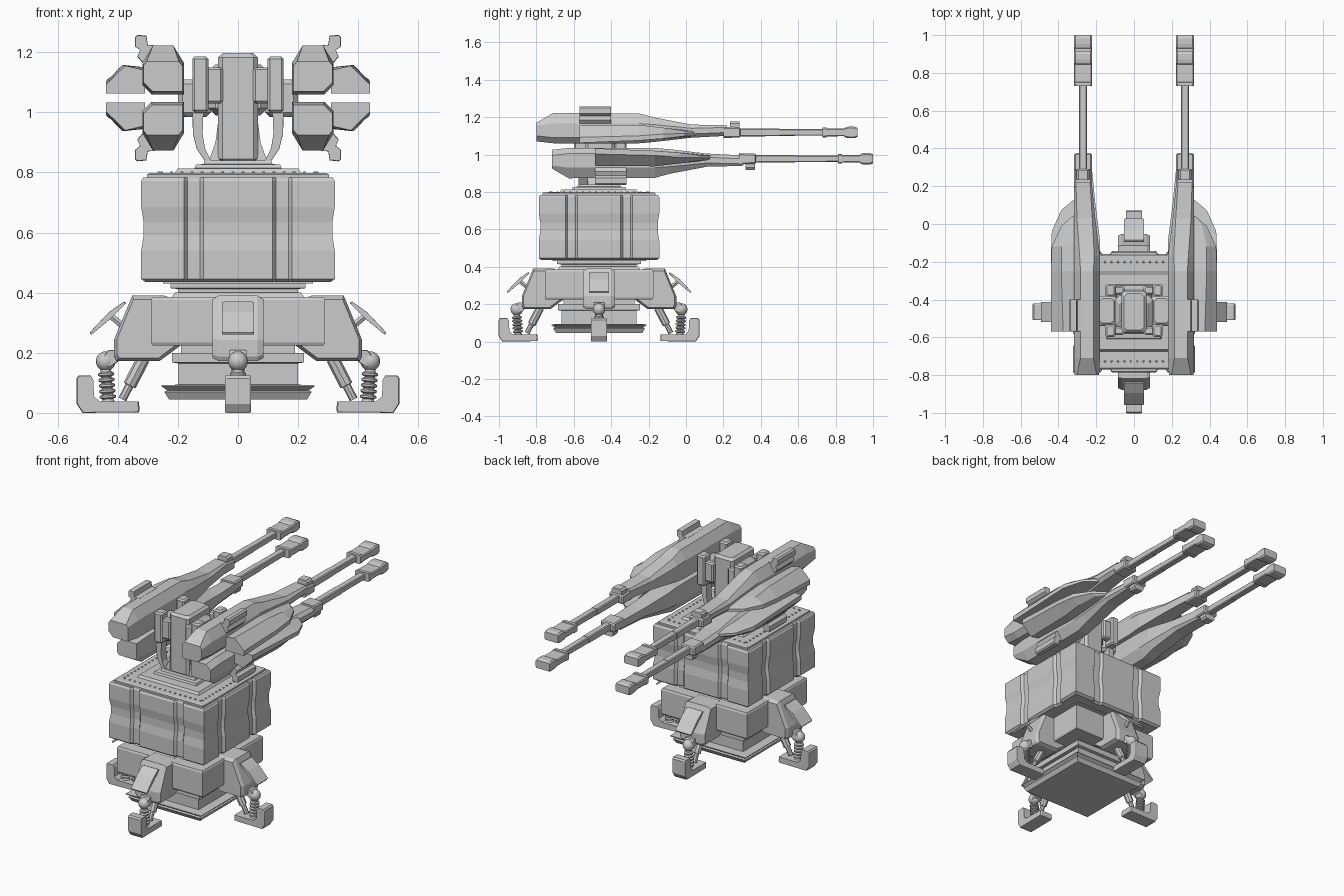
import bpy, bmesh, math
from mathutils import Matrix, Vector

if "Cube" in bpy.data.objects:
    bpy.data.objects.remove(bpy.data.objects["Cube"])

CY = -0.465                                   # turret axis
BASE = Matrix.Translation((0, CY, 0))


def finish(name, bm, xf, smooth=False):
    bmesh.ops.transform(bm, matrix=xf, verts=bm.verts)
    bmesh.ops.recalc_face_normals(bm, faces=bm.faces)
    for f in bm.faces:
        f.smooth = smooth
    me = bpy.data.meshes.new(name)
    bm.to_mesh(me)
    bm.free()
    ob = bpy.data.objects.new(name, me)
    bpy.context.collection.objects.link(ob)
    return ob


def loft(name, rings, xf=BASE):
    """Skin a stack of equal-length rings and cap both ends."""
    bm = bmesh.new()
    vs = [[bm.verts.new(p) for p in r] for r in rings]
    n = len(rings[0])
    for a, b in zip(vs, vs[1:]):
        for i in range(n):
            j = (i + 1) % n
            bm.faces.new((a[i], a[j], b[j], b[i]))
    bm.faces.new(vs[0])
    bm.faces.new(vs[-1])
    return finish(name, bm, xf)


def rect(hx, hy, z, c=0.0):
    """Horizontal rectangle ring with optional cut corners."""
    if not c:
        return [(-hx, -hy, z), (hx, -hy, z), (hx, hy, z), (-hx, hy, z)]
    return [(-hx + c, -hy, z), (hx - c, -hy, z), (hx, -hy + c, z), (hx, hy - c, z),
            (hx - c, hy, z), (-hx + c, hy, z), (-hx, hy - c, z), (-hx, -hy + c, z)]


def stack(name, levels, xf=BASE, c=0.0):
    return loft(name, [rect(h, h, z, c) for h, z in levels], xf)


def box(name, x, y, z, xf=BASE, c=0.006):
    """Box from ranges, with chamfered edges."""
    cx, cy = sum(x) / 2, sum(y) / 2
    hx, hy = (x[1] - x[0]) / 2, (y[1] - y[0]) / 2
    lv = [(c, z[0]), (0, z[0] + c), (0, z[1] - c), (c, z[1])]
    rings = [[(cx + p[0], cy + p[1], p[2]) for p in rect(hx - i, hy - i, h, c)] for i, h in lv]
    return loft(name, rings, xf)


def slab(name, profile, hw, xf, ch=0.01, k=0.92, y=0.0):
    """Profile in x-z extruded along y, with softened sides."""
    mx = sum(p[0] for p in profile) / len(profile)
    mz = sum(p[1] for p in profile) / len(profile)
    rings = [[(mx + (a - mx) * s, y + w, mz + (b - mz) * s) for a, b in profile]
             for w, s in ((-hw, k), (-hw + ch, 1), (hw - ch, 1), (hw, k))]
    return loft(name, rings, xf)


def tube(name, p, q, steps, xf, n=12):
    """Turned rod from p to q; steps are (fraction, radius)."""
    p, q = Vector(p), Vector(q)
    rot = (q - p).to_track_quat('Z', 'Y')
    rings = [[p.lerp(q, t) + rot @ Vector((r * math.cos(a), r * math.sin(a), 0))
              for a in [2 * math.pi * i / n for i in range(n)]] for t, r in steps]
    return loft(name, rings, xf)


# Base plate, column and leg ring
stack("base_plate", [(.23, .045), (.245, .07), (.235, .075), (.255, .088), (.255, .092), (.2, .094)])
stack("base_column", [(.2, .09), (.2, .165), (.22, .168), (.22, .2), (.19, .2), (.19, .24)])
stack("leg_ring", [(.22, .225), (.285, .225), (.29, .235), (.29, .375), (.285, .385), (.22, .386), (.21, .4)])
stack("turntable", [(.2, .39), (.2, .412), (.225, .415), (.225, .43), (.25, .43), (.25, .45)])


# Main body with grooved panels on four sides
def panelled(a, z, d=0.016):
    side = [(-a, -a), (-.18, -a), (-.168, d - a), (-.127, d - a), (-.115, -a),
            (.115, -a), (.127, d - a), (.168, d - a), (.18, -a)]
    pts = []
    for _ in range(4):
        pts += side
        side = [(-y, x) for x, y in side]
    return [(x, y, z) for x, y in pts]


loft("main_body", [panelled(a, z) for a, z in
                   ((.308, .435), (.322, .446), (.322, .54), (.314, .59), (.314, .635),
                    (.322, .685), (.322, .772), (.315, .783))])
stack("body_lid", [(.302, .78), (.302, .793), (.295, .798), (.21, .799), (.2, .813),
                   (.145, .814), (.14, .826), (.115, .828), (.11, .84)])
for i in range(4):
    turn = BASE @ Matrix.Rotation(i * math.pi / 2, 4, 'Z')
    for j in range(16):
        x = -.255 + .034 * j
        box("lid_rivet", (x - .005, x + .005), (-.268, -.258), (.796, .803), turn, .002)

# Four legs
leg_prof = [(.19, .225), (.26, .173), (.405, .173), (.413, .187), (.413, .243), (.352, .39), (.245, .39), (.19, .37)]
foot_prof = [(.517, 0), (.33, .002), (.327, .012), (.33, .037), (.46, .037), (.48, .055),
             (.482, .11), (.49, .125), (.53, .125), (.537, .115), (.537, .03)]
fin_prof = [(.372, .366), (.38, .37), (.43, .335), (.493, .268), (.488, .26), (.425, .312)]
ribs = [(0, .017)]
for i in range(5):
    ribs += [(.08 + i * .17, .018), (.12 + i * .17, .027), (.18 + i * .17, .027), (.22 + i * .17, .018)]
ribs += [(1, .022)]
for i in range(4):
    xf = BASE @ Matrix.Rotation(i * math.pi / 2, 4, 'Z')
    slab("leg_housing", leg_prof, .085, xf, .02, .9)
    slab("leg_foot", foot_prof, .043, xf, .006, .97)
    slab("leg_shield", fin_prof, .053, xf, .006, .97)
    tube("shield_support", (.36, 0, .27), (.42, 0, .32), [(0, .012), (1, .012)], xf, 6)
    slab("ankle_bracket", [(.395, .21), (.4, .17), (.43, .15), (.455, .18), (.43, .21)], .028, xf)
    tube("ankle_shock", (.44, 0, .145), (.432, 0, .035), ribs, xf)
    bm = bmesh.new()
    bmesh.ops.create_uvsphere(bm, u_segments=16, v_segments=10, radius=.033,
                              matrix=Matrix.Translation((.44, 0, .172)))
    finish("ankle_ball", bm, xf, True)
    tube("ankle_strut", (.315, 0, .18), (.385, 0, .045),
         [(0, .022), (.65, .022), (.66, .014), (1, .014)], xf, 8)

# Gun mast
box("mast", (-.066, .066), (-.11, .11), (.83, 1.197), BASE, .014)
loft("mast_flare", [rect(.1, .1, .83), rect(.075, .09, .9), rect(.066, .085, .97)])
box("mast_shoulders", (-.1, .1), (-.09, .09), (.99, 1.16), BASE, .025)
for s in (-1, 1):
    side = BASE @ Matrix.Diagonal((s, 1, 1, 1))
    box("gun_mount_plate", (.09, .2), (-.075, .085), (.985, 1.11), side, .015)
    for y in (-.1, .115):
        box("mast_clamp", (.098, .152), (y - .033, y + .033), (1.0, 1.185), side, .008)
        box("clamp_arm", (.05, .11), (y - .022, y + .022), (1.03, 1.15), side, .008)
    for y in (-.085, .075):
        slab("mast_strut", [(.085, .83), (.105, .83), (.138, .88), (.15, .93), (.152, 1.0),
                            (.115, 1.0), (.118, .93), (.11, .88)], .025, side, .004, .97, y)


# Guns: modelled once (upper right), mirrored sideways and downwards
def hull(y, xi, xo, zb, zs, zt):
    c = min(.03, (zs - zb) * .4)
    k = min(.035, (zt - zs) * .8)
    return [(xi, y, zb), (xo - c, y, zb), (xo, y, zb + c), (xo, y, zs), (xo - k, y, zt), (xi + k, y, zt), (xi, y, zs)]


def bar(name, spans, xf):
    """Chamfered rectangular bar along y: (y, half width, half height)."""
    rings = [[(.27 + a, y, 1.118 + b) for a, b, _ in rect(w, h, 0, .25 * h)] for y, w, h in spans]
    loft(name, rings, xf)


hull_secs = [(-.8, .185, .315, 1.07, 1.155, 1.17), (-.71, .18, .318, 1.06, 1.165, 1.222),
             (-.25, .18, .318, 1.06, 1.165, 1.22), (-.17, .18, .318, 1.067, 1.16, 1.198),
             (.03, .205, .318, 1.09, 1.14, 1.16), (.22, .224, .316, 1.1, 1.145, 1.156)]
fairing = [[(.31, -.57, 1.062), (.44, -.57, 1.062), (.44, -.57, 1.092), (.375, -.57, 1.155), (.31, -.57, 1.14)],
           [(.31, -.25, 1.075), (.44, -.25, 1.075), (.44, -.25, 1.1), (.385, -.25, 1.158), (.31, -.25, 1.15)],
           [(.31, -.1, 1.085), (.435, -.12, 1.085), (.435, -.12, 1.11), (.385, -.12, 1.143), (.31, -.1, 1.14)],
           [(.3, 0, 1.095), (.385, -.01, 1.098), (.385, -.01, 1.112), (.36, -.005, 1.125), (.3, 0, 1.13)],
           [(.29, .05, 1.1), (.32, .045, 1.1), (.32, .045, 1.115), (.315, .045, 1.12), (.29, .05, 1.125)]]
knob_prof = [(.27, 1.17), (.318, 1.165), (.335, 1.185), (.326, 1.207), (.343, 1.22), (.343, 1.25),
             (.335, 1.258), (.305, 1.255), (.3, 1.225), (.27, 1.222)]
lower = Matrix.Translation((0, .083, 2.095)) @ Matrix.Diagonal((1, 1, -1, 1))
for level, drop in (("upper", Matrix.Identity(4)), ("lower", lower)):
    for s in (-1, 1):
        xf = Matrix.Diagonal((s, 1, 1, 1)) @ drop
        loft(level + "_gun_hull", [hull(*h) for h in hull_secs], xf)
        loft(level + "_gun_fairing", fairing, xf)
        slab(level + "_gun_sight", knob_prof, .085, xf, .01, .95, -.485)
        bar(level + "_gun_collar", [(.2, .047, .03), (.285, .047, .027), (.292, .04, .02)], xf)
        slab(level + "_gun_lug", [(.235, 1.13), (.305, 1.13), (.305, 1.165), (.295, 1.177), (.245, 1.177), (.235, 1.165)],
             .025, xf, .005, .95, .26)
        bar(level + "_gun_barrel", [(.28, .021, .021), (.5, .021, .02), (.5, .02, .018), (.75, .02, .017)], xf)
        bar(level + "_gun_muzzle", [(.73, .047, .026), (.75, .048, .026), (.752, .048, .021), (.845, .048, .02),
                                    (.852, .048, .027), (.87, .048, .031), (.9, .048, .031), (.917, .046, .024)], xf)
